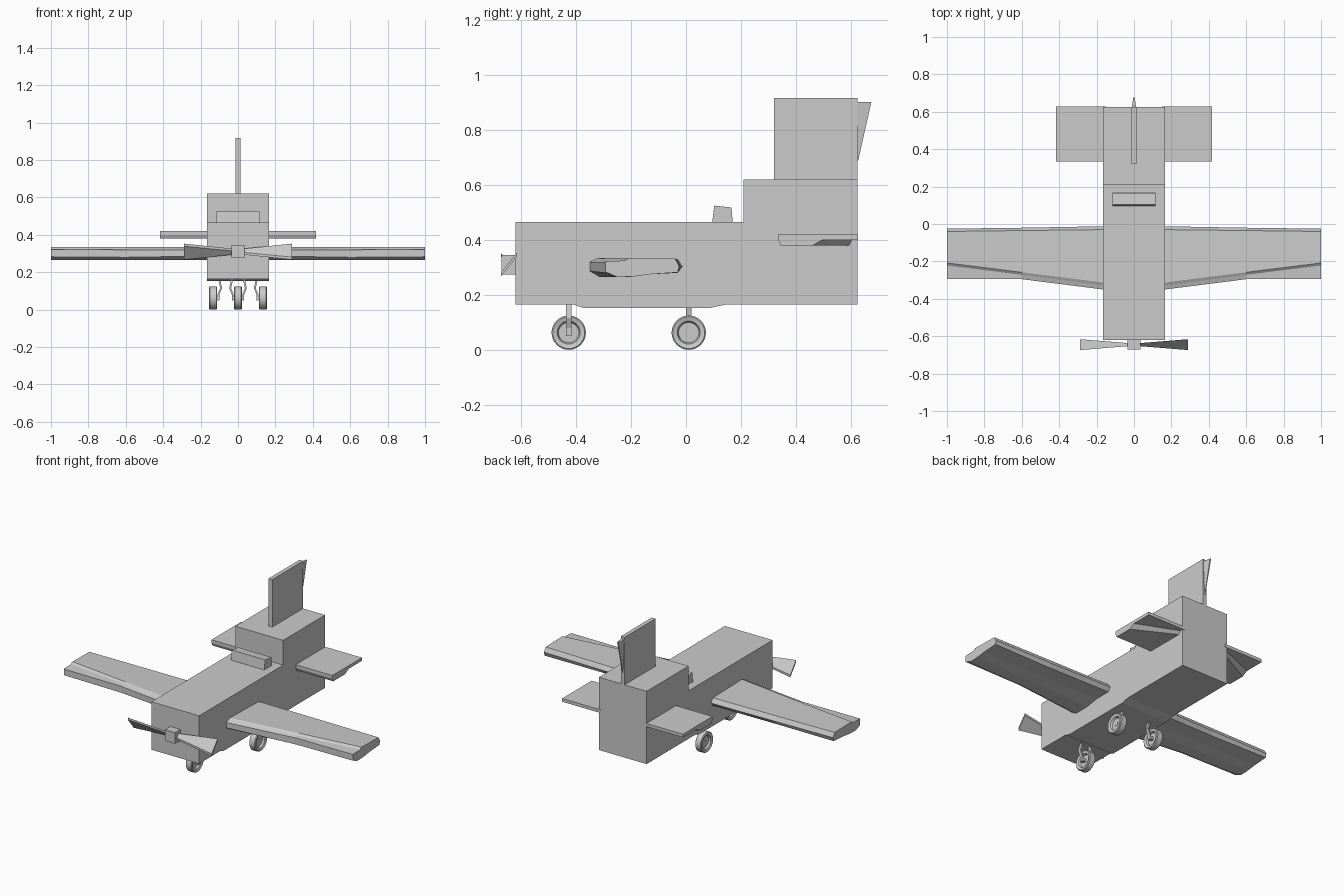
import bpy, bmesh
from math import pi
from mathutils import Matrix, Vector

if "Cube" in bpy.data.objects:
    bpy.data.objects.remove(bpy.data.objects["Cube"])


def finish(name, bm):
    bmesh.ops.recalc_face_normals(bm, faces=bm.faces)
    me = bpy.data.meshes.new(name)
    bm.to_mesh(me)
    bm.free()
    ob = bpy.data.objects.new(name, me)
    bpy.context.collection.objects.link(ob)
    return ob


def loft(name, sections):
    """Skin a row of equal-length point loops and cap both ends."""
    bm = bmesh.new()
    rings = [[bm.verts.new(p) for p in s] for s in sections]
    n = len(rings[0])
    for a, b in zip(rings, rings[1:]):
        for i in range(n):
            j = (i + 1) % n
            bm.faces.new((a[i], a[j], b[j], b[i]))
    bm.faces.new(rings[0])
    bm.faces.new(rings[-1])
    return finish(name, bm)


def at_x(x, profile):
    return [(x, y, z) for y, z in profile]


def prism(name, x0, x1, profile):
    return loft(name, [at_x(x0, profile), at_x(x1, profile)])


def box(name, x0, x1, y0, y1, z0, z1):
    return prism(name, x0, x1, [(y0, z0), (y1, z0), (y1, z1), (y0, z1)])


# Fuselage with stepped tail and shallow belly
prism("fuselage", -.165, .165,
      [(-.62, .165), (-.41, .165), (-.375, .153), (.09, .153), (.145, .165),
       (.625, .165), (.625, .62), (.21, .62), (.21, .465), (-.62, .465)])
prism("windscreen", -.115, .115, [(.095, .46), (.17, .46), (.166, .518), (.103, .525)])

# Fin and tapered rudder
box("fin", -.013, .013, .32, .625, .61, .917)
loft("rudder", [[(-.003, .62, .69), (.003, .62, .69), (.002, .627, .69), (-.002, .627, .69)],
                [(-.012, .62, .902), (.012, .62, .902), (.004, .675, .902), (-.004, .675, .902)]])

# Wings and tailplane halves
for side, s in (("right", 1), ("left", -1)):
    root = [(-.352, .287), (-.352, .32), (-.33, .331), (-.315, .335), (-.03, .329),
            (-.012, .303), (-.03, .28), (-.13, .28), (-.22, .265), (-.315, .265)]
    mid = [(-.295, .28), (-.295, .32), (-.272, .324), (-.258, .335), (-.035, .331),
           (-.02, .303), (-.035, .28), (-.13, .276), (-.2, .266), (-.265, .265)]
    tip = [(-.293, .283), (-.293, .322), (-.222, .325), (-.208, .335), (-.04, .332),
           (-.025, .305), (-.03, .282), (-.13, .275), (-.19, .267), (-.25, .265)]
    loft(side + "_wing", [at_x(s * .15, root), at_x(s * .6, mid), at_x(s, tip)])
    box(side + "_tailplane", *sorted((s * .15, s * .418)), .335, .627, .40, .42)
    loft(side + "_tailplane_underside", [
        at_x(s * .15, [(.335, .402), (.345, .38), (.60, .38), (.61, .402)]),
        at_x(s * .418, [(.335, .402), (.345, .38), (.46, .38), (.50, .402)])])

# Propeller: square hub and two flared, pitched blades
box("propeller_hub", -.035, .035, -.672, -.61, .275, .345)
for side, s in (("right", 1), ("left", -1)):
    def blade(x, dy, dz, t):
        return [(s * x, -.645 - dy, .31 - s * dz - t), (s * x, -.645 + dy, .31 + s * dz - t),
                (s * x, -.645 + dy, .31 + s * dz + t), (s * x, -.645 - dy, .31 - s * dz + t)]
    loft(side + "_propeller_blade", [blade(.03, .008, .01, .006), blade(.29, .029, .036, .007)])


# Wheels with recessed discs and raised hubs
def wheel(name, cx, cy):
    bm = bmesh.new()
    prof = [(-.004, 0), (-.004, .037), (-.016, .042), (-.021, .058), (-.017, .0625),
            (.017, .0625), (.021, .058), (.016, .042), (.004, .037), (.004, 0)]
    vs = [bm.verts.new((cx + x, cy, .0625 + r)) for x, r in prof]
    es = [bm.edges.new(p) for p in zip(vs, vs[1:])]
    bmesh.ops.spin(bm, geom=vs + es, cent=(cx, cy, .0625), axis=(1, 0, 0),
                   angle=2 * pi, steps=32, use_merge=True)
    bmesh.ops.remove_doubles(bm, verts=bm.verts, dist=1e-5)
    ob = finish(name, bm)
    bpy.context.view_layer.objects.active = ob
    ob.select_set(True)
    bpy.ops.object.shade_smooth_by_angle(angle=.6)
    ob.select_set(False)


def strut(name, path, cy):
    """Bent flat leg in the xz plane."""
    loft(name, [[(x - .005, cy - .01, z), (x + .005, cy - .01, z),
                 (x + .005, cy + .01, z), (x - .005, cy + .01, z)] for x, z in path])


wheel("nose_wheel", 0, -.427)
for side, s in (("right", 1), ("left", -1)):
    wheel(side + "_main_wheel", s * .133, .01)
    strut(side + "_nose_fork", [(s * .03, .17), (s * .042, .115), (s * .028, .08), (s * .028, .05)], -.427)
    box(side + "_nose_axle", *sorted((0, s * .03)), -.437, -.417, .054, .071)
    strut(side + "_main_leg", [(s * .1, .16), (s * .09, .115), (s * .105, .08), (s * .105, .05)], .01)
    box(side + "_main_axle", *sorted((s * .103, s * .14)), 0, .02, .054, .071)
